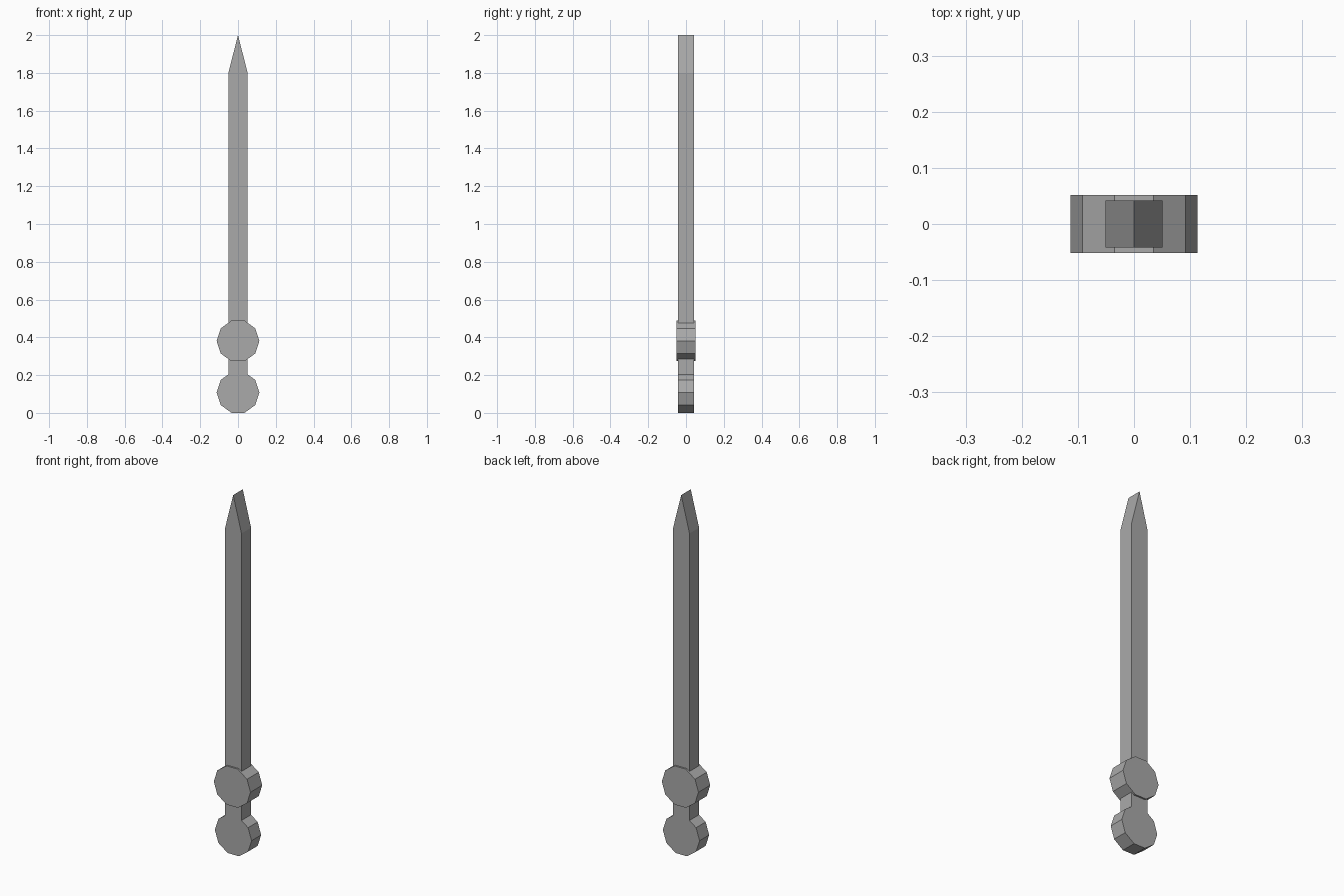
import bpy
import bmesh
import math

if "Cube" in bpy.data.objects:
    bpy.data.objects.remove(bpy.data.objects["Cube"], do_unlink=True)

RADIUS = 0.113        # corner radius of the ten-sided discs
HALF_WIDTH = 0.051    # blade and grip

steel = bpy.data.materials.new("steel grey")
steel.use_nodes = True
colour = (0.4, 0.4, 0.4, 1)
steel.diffuse_color = colour
steel.node_tree.nodes["Principled BSDF"].inputs["Base Color"].default_value = colour


def decagon(centre_z, first, last):
    """Corners of a flat-bottomed decagon, counted up its right half."""
    return [(RADIUS * math.cos(i * math.pi / 5),
             centre_z + RADIUS * math.sin(i * math.pi / 5))
            for i in range(first, last + 1)]


def prism(name, half, half_depth):
    """Mirror a half outline in x and extrude it through y."""
    outline = half + [(-x, z) for x, z in reversed(half) if x > 0]
    bm = bmesh.new()
    front = bm.faces.new([bm.verts.new((x, -half_depth, z)) for x, z in outline])
    moved = bmesh.ops.extrude_face_region(bm, geom=[front], use_keep_orig=True)["geom"]
    bmesh.ops.translate(bm, vec=(0, 2 * half_depth, 0),
                        verts=[v for v in moved if isinstance(v, bmesh.types.BMVert)])
    bmesh.ops.recalc_face_normals(bm, faces=bm.faces)
    mesh = bpy.data.meshes.new(name)
    bm.to_mesh(mesh)
    bm.free()
    mesh.materials.append(steel)
    obj = bpy.data.objects.new(name, mesh)
    bpy.context.collection.objects.link(obj)
    return obj


# Pommel, grip and pointed blade share one flat outline
pommel = decagon(0.108, -2, 1)
blade = [(HALF_WIDTH, 0.204), (HALF_WIDTH, 1.8), (0, 2.0)]
prism("blade_grip_and_pommel", pommel + blade, 0.042)

# Thicker round guard
prism("guard", decagon(0.381, -2, 2), 0.0515)
